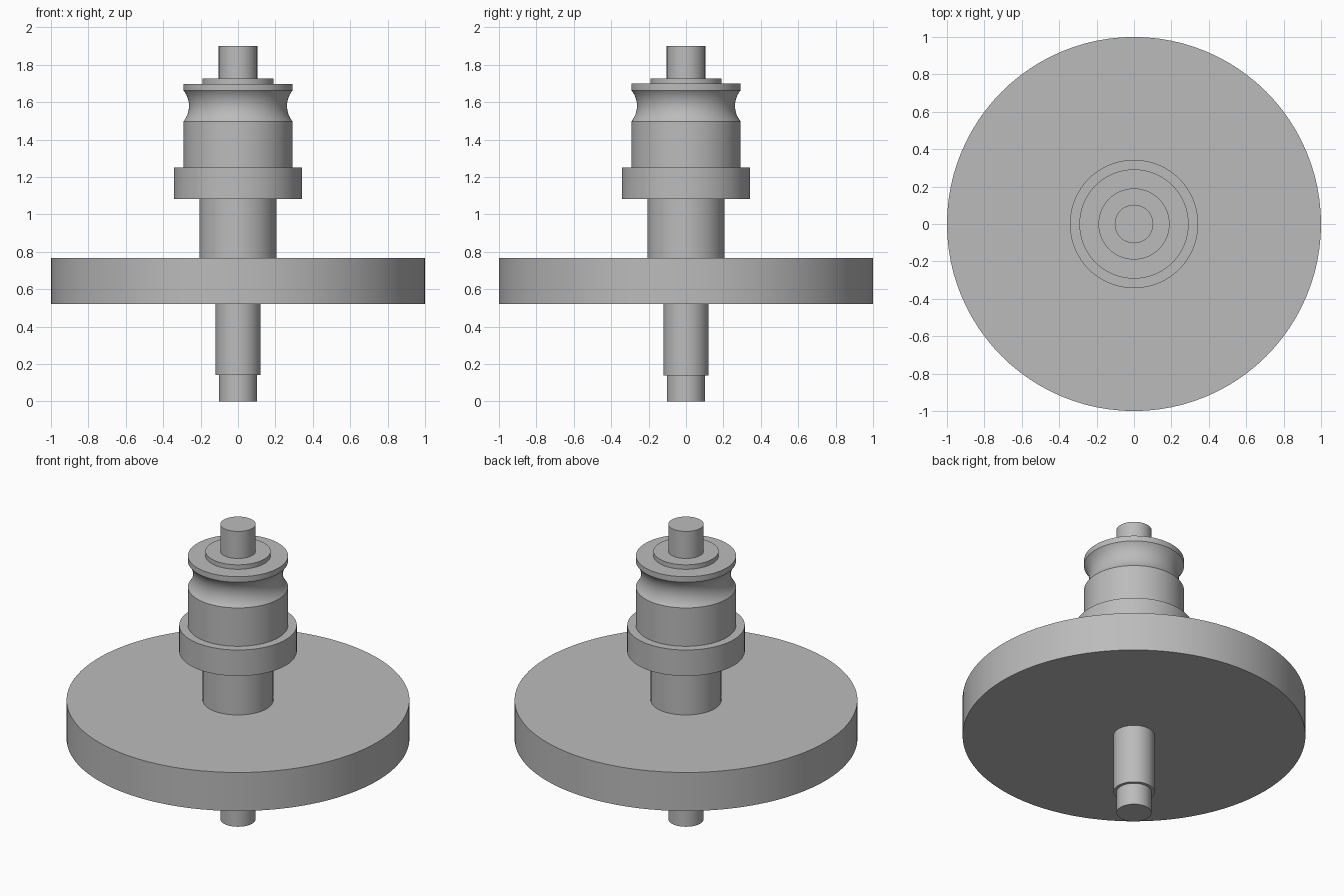
import bpy, bmesh, math

if "Cube" in bpy.data.objects:
    bpy.data.objects.remove(bpy.data.objects["Cube"], do_unlink=True)

SEGMENTS = 96

grey = bpy.data.materials.new("metal grey")
grey.use_nodes = True
colour = (0.5, 0.5, 0.5, 1)
grey.diffuse_color = colour
grey.node_tree.nodes["Principled BSDF"].inputs["Base Color"].default_value = colour


def turned(name, profile):
    """Solid of revolution about z from (radius, height) points, bottom to top."""
    bm = bmesh.new()
    rings = []
    for r, z in profile:
        ring = bmesh.ops.create_circle(bm, segments=SEGMENTS, radius=r)["verts"]
        for v in ring:
            v.co.z = z
        rings.append(ring)
    for low, high in zip(rings, rings[1:]):
        for i in range(SEGMENTS):
            j = (i + 1) % SEGMENTS
            bm.faces.new((low[i], low[j], high[j], high[i]))
    bm.faces.new(rings[0])
    bm.faces.new(rings[-1])
    bmesh.ops.recalc_face_normals(bm, faces=bm.faces)
    mesh = bpy.data.meshes.new(name)
    bm.to_mesh(mesh)
    bm.free()
    mesh.materials.append(grey)
    obj = bpy.data.objects.new(name, mesh)
    bpy.context.collection.objects.link(obj)
    bpy.ops.object.select_all(action="DESELECT")
    obj.select_set(True)
    bpy.context.view_layer.objects.active = obj
    bpy.ops.object.shade_smooth_by_angle(angle=math.radians(25))
    return obj


def cylinder(name, radius, bottom, top):
    return turned(name, [(radius, bottom), (radius, top)])


def groove(radius, depth, bottom, top, steps=14):
    """Concave circular arc cut into a cylinder wall."""
    half = (top - bottom) / 2
    arc = (half ** 2 + depth ** 2) / (2 * depth)
    sweep = math.asin(half / arc)
    points = []
    for i in range(steps + 1):
        a = sweep * (2 * i / steps - 1)
        points.append((radius - depth + arc * (1 - math.cos(a)),
                       (bottom + top) / 2 + arc * math.sin(a)))
    return points


# Stepped lower shaft
cylinder("lower_shaft_tip", 0.102, 0, 0.14)
cylinder("lower_shaft", 0.12, 0.14, 0.52)

# Large disc and the neck above it
cylinder("flywheel_disc", 1.0, 0.52, 0.768)
cylinder("neck", 0.206, 0.768, 1.083)

# Collar and grooved hub
cylinder("collar", 0.343, 1.083, 1.25)
turned("grooved_hub", [(0.292, 1.25)] + groove(0.292, 0.03, 1.497, 1.663)
       + [(0.292, 1.698)])

# Washer and upper shaft
cylinder("washer", 0.19, 1.698, 1.727)
cylinder("upper_shaft", 0.103, 1.727, 1.901)
